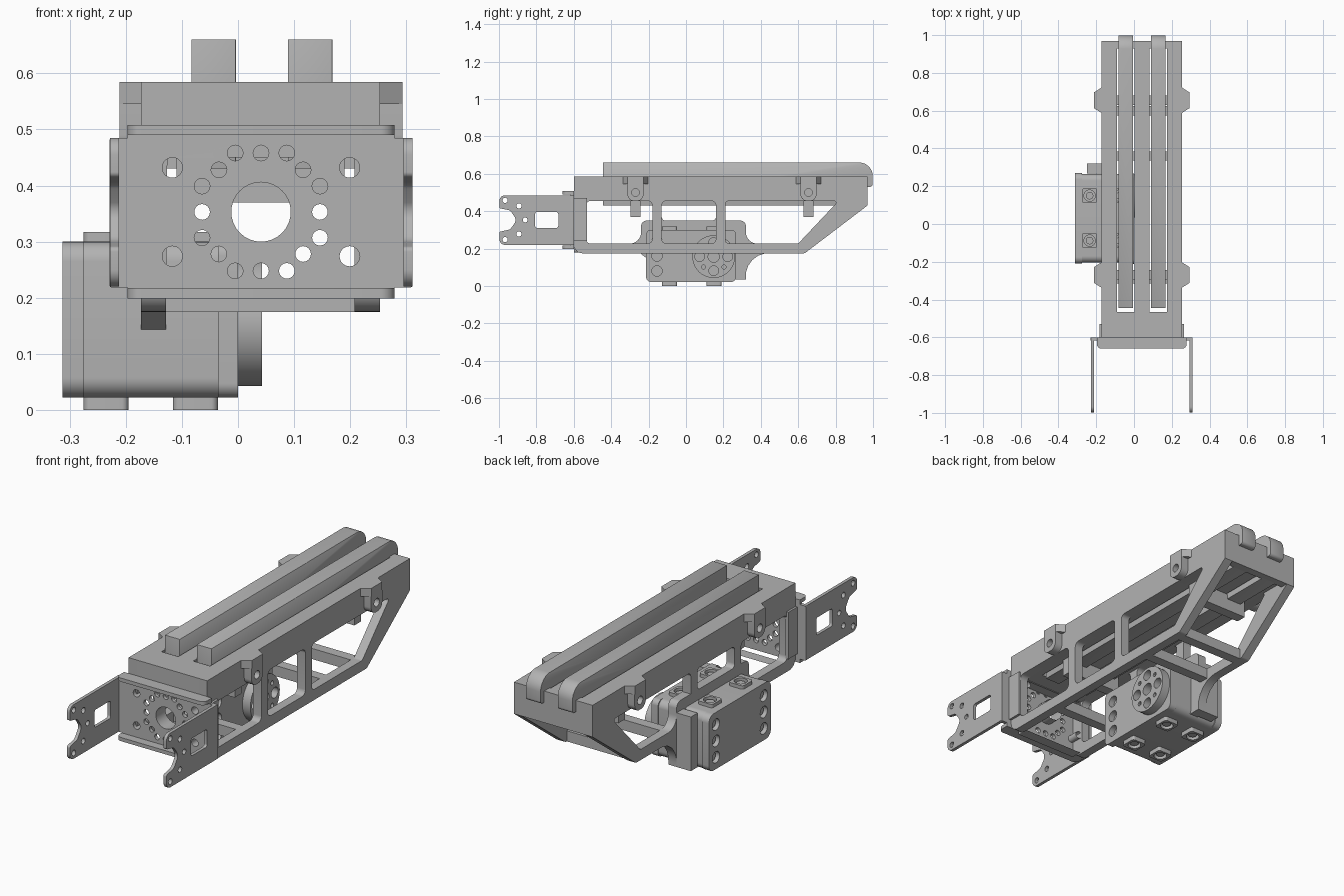
import bpy, math
from mathutils import Matrix, Vector

if "Cube" in bpy.data.objects:
    bpy.data.objects.remove(bpy.data.objects["Cube"])

grey = bpy.data.materials.new("plain grey")
grey.use_nodes = True
GREY = (0.45, 0.45, 0.45, 1)
grey.diffuse_color = GREY
grey.node_tree.nodes["Principled BSDF"].inputs["Base Color"].default_value = GREY

CX = 0.041                      # centre line of the frame
AXES = {"x": Matrix(((0, 0, 1, 0), (1, 0, 0, 0), (0, 1, 0, 0), (0, 0, 0, 1))),
        "y": Matrix(((1, 0, 0, 0), (0, 0, -1, 0), (0, 1, 0, 0), (0, 0, 0, 1))),
        "z": Matrix.Identity(4)}
parts = []


def circle(u, v, r, n=24):
    return [(u + r * math.cos(2 * math.pi * i / n), v + r * math.sin(2 * math.pi * i / n)) for i in range(n)]


def rounded(points, steps=6):
    """Outline whose corners (u, v, radius) are rounded."""
    out = []
    for i, p in enumerate(points):
        c = Vector(p[:2])
        r = p[2] if len(p) > 2 else 0
        if not r:
            out.append(tuple(c))
            continue
        a = (Vector(points[i - 1][:2]) - c).normalized()
        b = (Vector(points[(i + 1) % len(points)][:2]) - c).normalized()
        half = a.angle(b) / 2
        mid = c + (a + b).normalized() * r / math.sin(half)
        s, e = c + a * r / math.tan(half) - mid, c + b * r / math.tan(half) - mid
        for k in range(steps + 1):
            out.append(tuple(mid + s.lerp(e, k / steps).normalized() * r))
    return out


def rect(u0, u1, v0, v1, r=0):
    return rounded([(u0, v0, r), (u1, v0, r), (u1, v1, r), (u0, v1, r)])


def plate(name, axis, lo, hi, outline, holes=(), bevel=0):
    """Extrude an outline with holes along an axis from lo to hi."""
    curve = bpy.data.curves.new(name, "CURVE")
    curve.dimensions, curve.fill_mode = "2D", "BOTH"
    curve.extrude = abs(hi - lo) / 2
    for loop in [outline, *holes]:
        sp = curve.splines.new("POLY")
        sp.points.add(len(loop) - 1)
        sp.use_cyclic_u = True
        for pt, co in zip(sp.points, loop):
            pt.co = (co[0], co[1], 0, 1)
    temp = bpy.data.objects.new(name + "_outline", curve)
    bpy.context.collection.objects.link(temp)
    bpy.context.view_layer.update()
    mesh = bpy.data.meshes.new_from_object(temp.evaluated_get(bpy.context.evaluated_depsgraph_get()))
    bpy.data.objects.remove(temp)
    mid = (lo + hi) / 2
    shift = Vector([mid if a == axis else 0 for a in "xyz"])
    mesh.transform(Matrix.Translation(shift) @ AXES[axis])
    mesh.materials.clear()
    mesh.materials.append(grey)
    ob = bpy.data.objects.new(name, mesh)
    bpy.context.collection.objects.link(ob)
    if bevel:
        weld = ob.modifiers.new("weld", "WELD")
        weld.merge_threshold = 0.0001
        mod = ob.modifiers.new("bevel", "BEVEL")
        mod.width, mod.segments, mod.angle_limit = bevel, 3, math.radians(40)
    parts.append(ob)
    return ob


def box(name, x0, x1, y0, y1, z0, z1, bevel=0):
    return plate(name, "z", z0, z1, rect(x0, x1, y0, y1), bevel=bevel)


# Side frames: plain truss on the left, truss with a motor arch on the right
LOW, HIGH, ARCH = 0.227, 0.455, 0.35
left_outline = rounded([(-0.6, 0.585), (-0.6, 0.175, 0.045), (0.635, 0.175, 0.02), (0.97, 0.43), (0.97, 0.585)])
left_holes = [rect(-0.535, -0.18, LOW, HIGH, 0.025), rect(-0.13, 0.16, LOW, HIGH, 0.025),
              rounded([(0.21, HIGH, 0.02), (0.21, LOW, 0.02), (0.6, LOW, 0.02), (0.815, HIGH, 0.01)])]
plate("left_frame", "x", 0.208, 0.253, left_outline, left_holes)

right_outline = rounded([(-0.6, 0.585), (-0.6, 0.175, 0.045), (-0.245, 0.175), (-0.2, 0.14), (0.26, 0.14),
                         (0.26, 0.035), (0.32, 0.035), (0.32, 0.175, 0.12), (0.635, 0.175, 0.02),
                         (0.97, 0.43), (0.97, 0.585)])
right_holes = [rounded([(-0.535, HIGH, 0.025), (-0.535, LOW, 0.025), (-0.24, LOW, 0.06), (-0.24, ARCH, 0.03),
                        (-0.18, ARCH), (-0.18, HIGH, 0.02)]),
               rect(-0.13, 0.16, ARCH, HIGH, 0.02),
               rounded([(0.21, HIGH, 0.02), (0.21, ARCH), (0.32, ARCH, 0.03), (0.32, LOW, 0.06),
                        (0.6, LOW, 0.02), (0.815, HIGH, 0.01)])]
plate("right_frame", "x", -0.173, -0.128, right_outline, right_holes)
box("motor_mount_block", -0.25, -0.173, 0.267, 0.32, 0.035, 0.3)

# Deck with two long slots, and the rails that sit in them
RAILS = [(-0.083, -0.004), (0.089, 0.168)]
plate("deck", "z", HIGH, 0.585, rect(-0.128, 0.208, -0.6, 0.97),
      [rect(a - 0.006, b + 0.006, -0.465, 0.93) for a, b in RAILS])
box("deck_end_lip", -0.128, 0.208, 0.93, 0.97, 0.43, HIGH)
for n, (a, b) in enumerate(RAILS):
    profile = rounded([(-0.445, 0.43), (0.94, 0.43), (0.94, 0.53), (0.998, 0.53, 0.015),
                       (0.998, 0.66, 0.07), (-0.445, 0.66)])
    plate(f"rail_{n}", "x", a, b, profile, bevel=0.012)

# Bars across the frame
for n, y in enumerate((-0.29, 0.36, 0.6)):
    box(f"bottom_crossbar_{n}", -0.128, 0.208, y - 0.025, y + 0.025, 0.175, LOW)
for n, y in enumerate((-0.27, 0.655)):
    box(f"clamp_crossbar_{n}", -0.11, 0.19, y - 0.026, y + 0.026, 0.37, HIGH)

# Side ears with a screw hole
for side, label in ((-1, "right"), (1, "left")):
    for n, y in enumerate((-0.27, 0.655)):
        inner, outer = CX + side * 0.212, CX + side * 0.252
        plate(f"{label}_ear_top_{n}", "z", 0.545, 0.585,
              [(inner, y - 0.068), (outer, y - 0.042), (outer, y + 0.042), (inner, y + 0.068)])
        plate(f"{label}_ear_{n}", "x", min(inner, outer), max(inner, outer),
              rounded([(y - 0.043, 0.545), (y - 0.043, HIGH, 0.035), (y + 0.043, HIGH, 0.035), (y + 0.043, 0.545)]),
              [circle(y, 0.5, 0.02)])

# Front end panel and the U-shaped bracket fixed on it
BZ = 0.353
corners = [circle(CX + i * 0.158, BZ + j * 0.079, 0.018) for i in (-1, 1) for j in (-1, 1)]
centre = circle(CX, BZ, 0.053, 32)
plate("end_panel", "y", -0.6, -0.545, rect(-0.128, 0.208, 0.18, HIGH, 0.004), [centre] + corners)
for side, label in ((-1, "right"), (1, "left")):
    a, b = sorted((CX + side * 0.21, CX + side * 0.224))
    box(f"{label}_end_cheek", a, b, -0.6, -0.53, 0.24, 0.47)
ring = [circle(CX + i * 0.105, BZ + j * 0.046, 0.014, 16) for i in (-1, 1) for j in (-1, 0, 1)]
ring += [circle(CX + i * 0.046, BZ + j * 0.105, 0.014, 16) for i in (-1, 0, 1) for j in (-1, 1)]
ring += [circle(CX + i * 0.075, BZ + j * 0.075, 0.014, 16) for i in (-1, 1) for j in (-1, 1)]
plate("bracket_plate", "y", -0.618, -0.6, rect(CX - 0.27, CX + 0.27, 0.218, 0.485, 0.005),
      [centre] + corners + ring)
for z, label in ((0.199, "bottom"), (0.49, "top")):
    plate(f"bracket_{label}_flange", "z", z, z + 0.018,
          rounded([(-0.197, -0.6), (-0.197, -0.66, 0.025), (0.279, -0.66, 0.025), (0.279, -0.6)]))
    box(f"bracket_{label}_bend", -0.197, 0.279, -0.618, -0.6, min(z, 0.48), max(z + 0.018, 0.225))
arm = rounded([(-0.6, 0.22), (-0.998, 0.22, 0.03), (-0.998, 0.29, 0.01), (-0.94, 0.302, 0.03), (-0.905, BZ, 0.03),
               (-0.94, 0.404, 0.03), (-0.998, 0.416, 0.01), (-0.998, 0.485, 0.03), (-0.6, 0.485)])
arm_holes = [rect(-0.807, -0.683, 0.31, 0.396, 0.012), circle(-0.86, BZ, 0.013, 16)]
for s in (-1, 1):
    arm_holes += [circle(-0.967, BZ + s * 0.105, 0.014, 16), circle(-0.893, BZ + s * 0.075, 0.014, 16)]
for x, label in ((-0.228, "right"), (0.295, "left")):
    plate(f"bracket_{label}_arm", "x", x, x + 0.016, arm, arm_holes)

# Motor: case, back cap, front cover, horn and mounting feet
case = rect(-0.205, 0.265, 0.022, 0.3, 0.035)
plate("motor_case", "x", -0.275, -0.03, case)
cap_holes = [circle(y, z, 0.028, 20) for y in (-0.155, 0.215) for z in (0.08, 0.16, 0.24)]
plate("motor_cap", "x", -0.313, -0.275, rect(-0.21, 0.27, 0.022, 0.3, 0.035), cap_holes)
plate("motor_cover", "x", -0.036, 0, rect(-0.213, 0.267, 0.022, 0.3, 0.025), cap_holes[:3])
for n, (y, z) in enumerate([(y, z) for y in (-0.155, 0.215) for z in (0.08, 0.16, 0.24)]):
    plate(f"cap_screw_{n}", "x", -0.298, -0.27, circle(y, z, 0.019, 16))
HY, HZ = 0.148, 0.157
horn_holes = [circle(HY + 0.075 * math.cos(k * math.pi / 2), HZ + 0.075 * math.sin(k * math.pi / 2), 0.026, 20)
              for k in range(4)]
horn_holes += [circle(HY + 0.078 * math.cos((k + 0.5) * math.pi / 2), HZ + 0.078 * math.sin((k + 0.5) * math.pi / 2), 0.011, 12)
               for k in range(4)]
plate("motor_horn", "x", 0.0, 0.043, circle(HY, HZ, 0.114, 40), horn_holes + [circle(HY, HZ, 0.03, 20)])
for n, (x, y) in enumerate([(x, y) for x in (-0.235, -0.076) for y in (-0.088, 0.15)]):
    for z0, z1, label in ((0, 0.03, "bottom"), (0.29, 0.317, "top")):
        plate(f"{label}_foot_{n}", "z", z0, z1, rect(x - 0.04, x + 0.04, y - 0.04, y + 0.04, 0.012),
              [circle(x, y, 0.03, 20)])
        plate(f"{label}_foot_screw_{n}", "z", z0 + 0.008, z1 - 0.008, circle(x, y, 0.02, 16))

# Smooth the round parts and keep the edges sharp
bpy.ops.object.select_all(action="DESELECT")
for ob in parts:
    ob.select_set(True)
bpy.context.view_layer.objects.active = parts[0]
bpy.ops.object.shade_smooth_by_angle(angle=math.radians(30))
